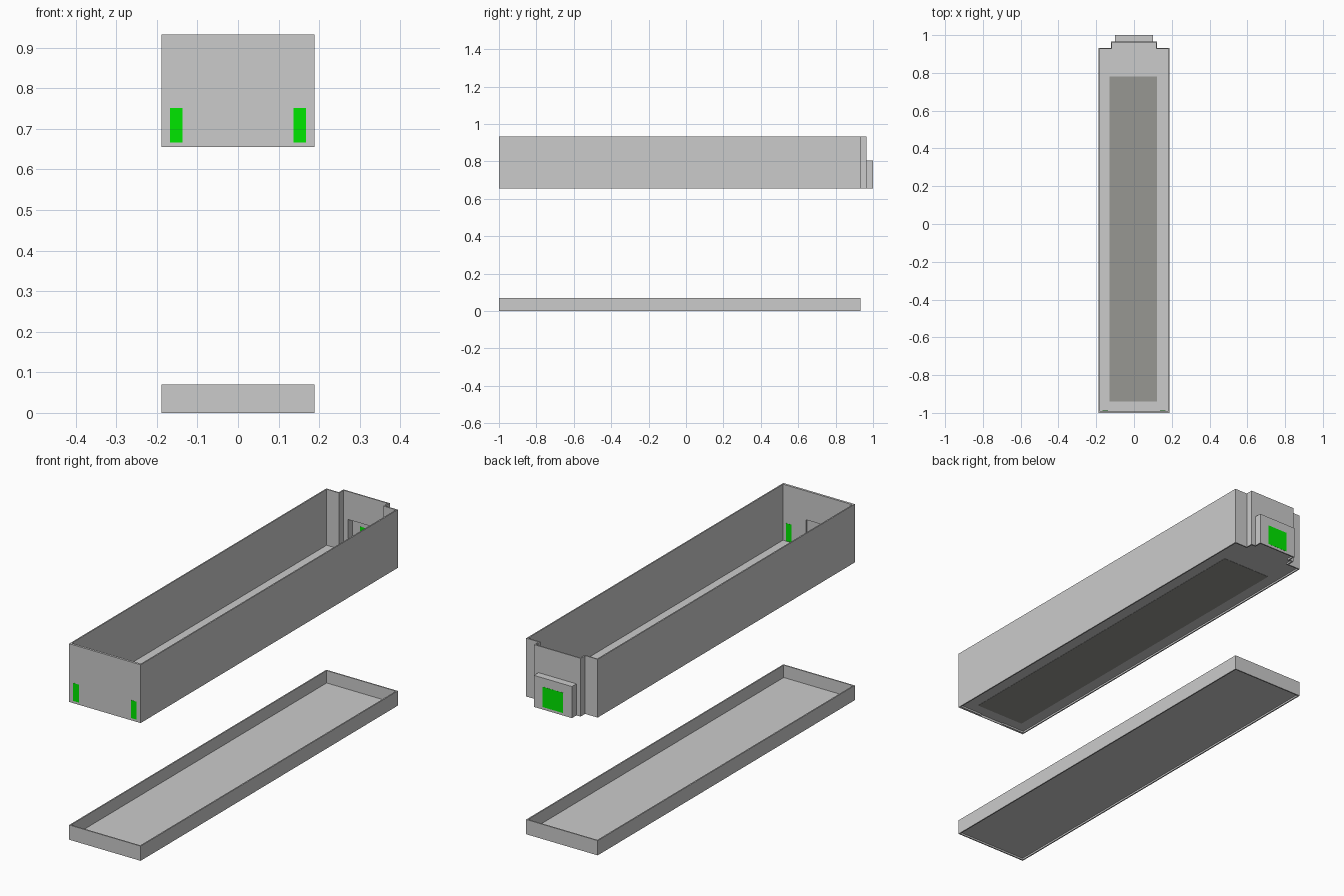
import bpy, bmesh

if "Cube" in bpy.data.objects:
    bpy.data.objects.remove(bpy.data.objects["Cube"])

T = 0.006            # wall thickness
W = 0.188            # half width
Y0, Y1 = -1.0, 0.932  # front and back of the main body
ZB, ZT = 0.655, 0.932  # upper tray bottom and top
ZA = 0.805           # alcove top


def material(name, rgb):
    m = bpy.data.materials.new(name)
    m.diffuse_color = (*rgb, 1)
    m.use_nodes = True
    m.node_tree.nodes["Principled BSDF"].inputs["Base Color"].default_value = m.diffuse_color
    return m


def boxes(name, blocks, mat=None):
    """One object made of boxes given as ((x0,x1),(y0,y1),(z0,z1))."""
    bm = bmesh.new()
    for spans in blocks:
        lo = [s[0] for s in spans]
        size = [s[1] - s[0] for s in spans]
        vs = bmesh.ops.create_cube(bm, size=1)["verts"]
        for v in vs:
            v.co = [lo[i] + (v.co[i] + 0.5) * size[i] for i in range(3)]
    me = bpy.data.meshes.new(name)
    bm.to_mesh(me)
    bm.free()
    ob = bpy.data.objects.new(name, me)
    bpy.context.collection.objects.link(ob)
    if mat:
        me.materials.append(mat)
    return ob


def mirrored(blocks):
    return blocks + [((-x[1], -x[0]), y, z) for x, y, z in blocks]


def prism(name, half, z0, z1):
    """Flat slab from the right half of a symmetric outline."""
    pts = half + [(-x, y) for x, y in reversed(half)]
    bm = bmesh.new()
    face = bm.faces.new([bm.verts.new((x, y, z0)) for x, y in pts])
    top = bmesh.ops.extrude_face_region(bm, geom=[face])["geom"]
    for v in top:
        if isinstance(v, bmesh.types.BMVert):
            v.co.z = z1
    bmesh.ops.recalc_face_normals(bm, faces=bm.faces)
    me = bpy.data.meshes.new(name)
    bm.to_mesh(me)
    bm.free()
    bpy.context.collection.objects.link(bpy.data.objects.new(name, me))


green = material("green", (0.0, 0.8, 0.0))
grey = material("warm_grey", (0.31, 0.31, 0.29))

# Lower tray: four walls and a slightly raised floor
z = (0, 0.07)
boxes("lower_tray_side_walls", mirrored([((W - T, W), (Y0, Y1), z)]))
boxes("lower_tray_end_walls", [((-W + T, W - T), (Y0, Y0 + T), z),
                               ((-W + T, W - T), (Y1 - T, Y1), z)])
prism("lower_tray_floor", [(W - T, Y0 + T), (W - T, Y1 - T)], 0.008, 0.011)

# Upper tray side walls
z = (ZB, ZT)
boxes("upper_side_walls", mirrored([((W - T, W), (Y0, Y1), z)]))

# Front wall: thin skin with an inner layer that leaves a shallow doorway niche
x = (-W + T, W - T)
boxes("front_wall_skin", [(x, (Y0, Y0 + 0.003), z)])
yl = (Y0 + 0.003, Y0 + 0.011)
boxes("front_wall_liner", mirrored([((0.062, W - T), yl, z)])
      + [((-0.062, 0.062), yl, (0.795, ZT))])

# Stepped back wall with an outer bay and a lower alcove
B, YB = 0.122, 0.966
A, YA = 0.1, 1.0
boxes("back_wall_returns", mirrored([((B, W - T), (Y1 - T, Y1), z),
                                     ((B - T, B), (Y1 - T, YB), z)]))
boxes("back_bay_wall", mirrored([((A - T, B - T), (YB - T, YB), (ZB, ZA))])
      + [((-B + T, B - T), (YB - T, YB), (ZA, ZT))])
boxes("back_alcove_sides", mirrored([((A - T, A), (YB, YA), (ZB, ZA))]))
boxes("back_alcove_face", [((-A + T, A - T), (YA - T, YA), (ZB, ZA))])
boxes("back_alcove_roof", [((-A + T, A - T), (YB - T, YA - T), (ZA - T, ZA))])

# Upper floor following the stepped outline
prism("upper_floor", [(W - T, Y0 + T), (W - T, Y1 - T), (B - T, Y1 - T),
                      (B - T, YB - T), (A - T, YB - T), (A - T, YA - T)],
      ZB + 0.008, ZB + 0.011)

# Grey panel showing on both sides of the floor
boxes("floor_panel", [((-0.13, 0.123), (-0.94, 0.78), (ZB + 0.007, ZB + 0.012))], grey)

# Green inserts passing through the end walls
e = 0.0006
boxes("front_inserts", mirrored([((0.137, 0.167), (Y0 - e, Y0 + 0.011 + e), (0.666, 0.751))]), green)
boxes("back_insert", [((-0.053, 0.053), (YA - T - e, YA + e), (0.667, 0.763))], green)
